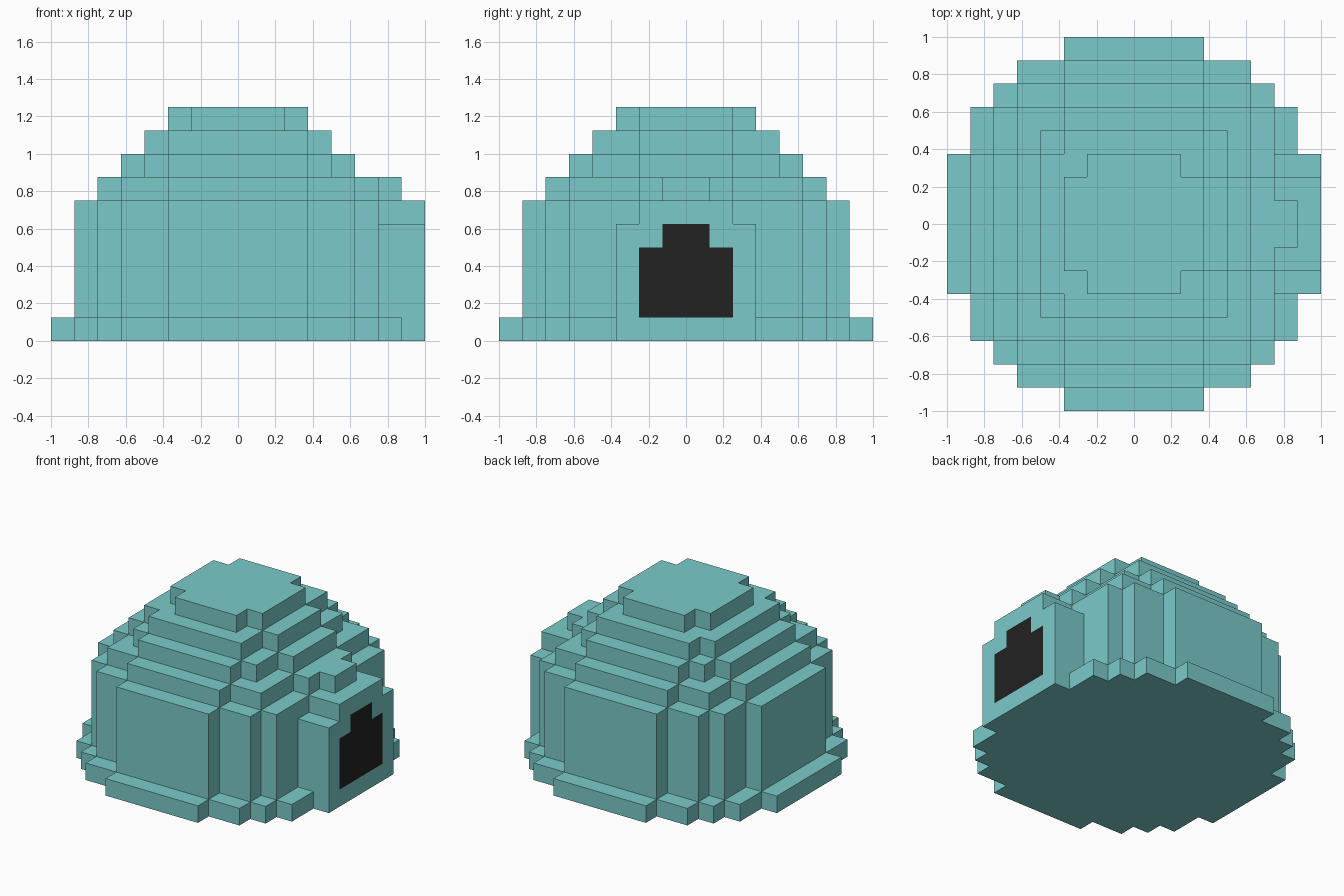
import bpy, bmesh
from mathutils import Vector

if "Cube" in bpy.data.objects:
    bpy.data.objects.remove(bpy.data.objects["Cube"])

U = 0.125  # block size
cells = set()


def fill(x0, x1, y0, y1, z0, z1):
    """Fill a box of blocks, in block units."""
    cells.update((x, y, z) for x in range(x0, x1)
                 for y in range(y0, y1) for z in range(z0, z1))


def block(hx, hy, z0, z1):
    fill(-hx, hx, -hy, hy, z0, z1)


# Base ring and main wall: stepped discs (half width, half depth)
for hx, hy in ((3, 8), (5, 7), (6, 6), (7, 5), (8, 3)):
    block(hx, hy, 0, 1)
for hx, hy in ((3, 7), (5, 6), (6, 5)):
    block(hx, hy, 1, 6)
fill(-7, 0, -3, 3, 1, 6)

# Stepped dome: square core with four arms, narrower arm over the entrance
for core, reach, z in ((5, 6, 6), (4, 5, 7), (3, 4, 8)):
    block(core, core, z, z + 1)
    block(3, reach, z, z + 1)
    fill(-reach, 0, -3, 3, z, z + 1)
    fill(0, reach, -2, 2, z, z + 1)

# Cap
block(3, 2, 9, 10)
block(2, 3, 9, 10)

# Entrance porch on the right side
fill(6, 8, -3, 3, 0, 5)
fill(6, 8, -2, 2, 5, 6)
fill(6, 7, -1, 1, 6, 7)


def is_doorway(c, n):
    x, y, z = c
    if n != (1, 0, 0) or x != 7:
        return False
    return (-2 <= y < 2 and 1 <= z < 4) or (-1 <= y < 1 and z == 4)


def material(name, rgb):
    m = bpy.data.materials.new(name)
    m.diffuse_color = (*rgb, 1)
    m.use_nodes = True
    m.node_tree.nodes["Principled BSDF"].inputs["Base Color"].default_value = m.diffuse_color
    return m


# Outer shell: only the exposed block faces
bm = bmesh.new()
verts = {}


def vert(p):
    key = tuple(int(round(v * 2)) for v in p)
    if key not in verts:
        verts[key] = bm.verts.new(Vector(p) * U)
    return verts[key]


for c in sorted(cells):
    for axis in range(3):
        for s in (1, -1):
            n = tuple(s if i == axis else 0 for i in range(3))
            if tuple(a + b for a, b in zip(c, n)) in cells:
                continue
            normal = Vector(n)
            u = Vector([1 if i == (axis + 1) % 3 else 0 for i in range(3)])
            v = normal.cross(u)
            mid = Vector(c) + Vector((0.5, 0.5, 0.5)) + normal * 0.5
            f = bm.faces.new([vert(mid + u * a / 2 + v * b / 2)
                              for a, b in ((-1, -1), (1, -1), (1, 1), (-1, 1))])
            f.material_index = int(is_doorway(c, n))

mesh = bpy.data.meshes.new("igloo")
bm.to_mesh(mesh)
bm.free()
mesh.materials.append(material("pale_teal_ice", (0.2, 0.59, 0.59)))
mesh.materials.append(material("dark_doorway", (0.016, 0.016, 0.016)))
obj = bpy.data.objects.new("igloo", mesh)
bpy.context.scene.collection.objects.link(obj)
